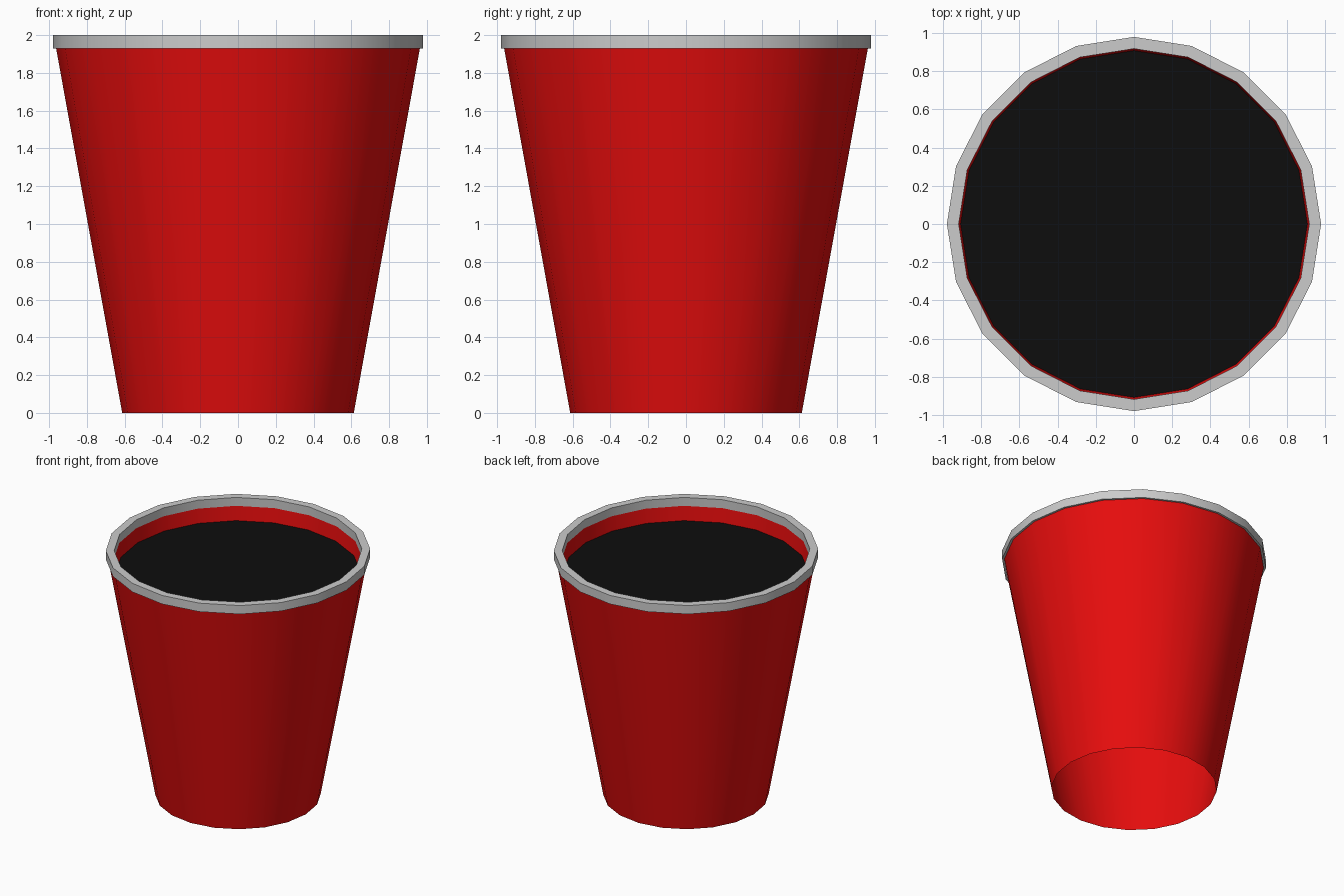
import bpy
import bmesh
from math import cos, sin, pi, radians

if "Cube" in bpy.data.objects:
    bpy.data.objects.remove(bpy.data.objects["Cube"])

SIDES = 20


def material(name, colour):
    mat = bpy.data.materials.new(name)
    mat.diffuse_color = (*colour, 1.0)
    mat.use_nodes = True
    mat.node_tree.nodes["Principled BSDF"].inputs["Base Color"].default_value = mat.diffuse_color
    return mat


def lathe(name, profile, closed=False, cap_top=False, mat=None):
    """Revolve a list of (radius, z) points, ordered so faces point outward."""
    bm = bmesh.new()
    rings = [[bm.verts.new((r * cos(2 * pi * i / SIDES), r * sin(2 * pi * i / SIDES), z))
              for i in range(SIDES)] for r, z in profile]
    pairs = list(zip(rings, rings[1:]))
    if closed:
        pairs.append((rings[-1], rings[0]))
    for a, b in pairs:
        for i in range(SIDES):
            j = (i + 1) % SIDES
            bm.faces.new((a[i], a[j], b[j], b[i]))
    if cap_top:
        bm.faces.new(rings[-1])
    mesh = bpy.data.meshes.new(name)
    bm.to_mesh(mesh)
    bm.free()
    obj = bpy.data.objects.new(name, mesh)
    bpy.context.collection.objects.link(obj)
    if mat:
        mesh.materials.append(mat)
    # Smooth around the sides, sharp at the corners
    bpy.ops.object.select_all(action='DESELECT')
    obj.select_set(True)
    bpy.context.view_layer.objects.active = obj
    bpy.ops.object.shade_smooth_by_angle(angle=radians(30))
    return obj


red = material("red", (0.8, 0.004, 0.004))
black = material("black", (0.004, 0.004, 0.004))

# Tapered outer wall, open underneath
lathe("cup_wall", [(0.613, 0.0), (0.963, 1.93)], mat=red)

# Short inner wall between the rim and the drink
lathe("inner_wall", [(0.92, 1.93), (0.908, 1.815)], mat=red)

# Rim band
lathe("rim", [(0.98, 1.93), (0.98, 2.0), (0.918, 2.0), (0.92, 1.93)], closed=True)

# Drink surface
lathe("drink", [(0.908, 1.815)], cap_top=True, mat=black)
